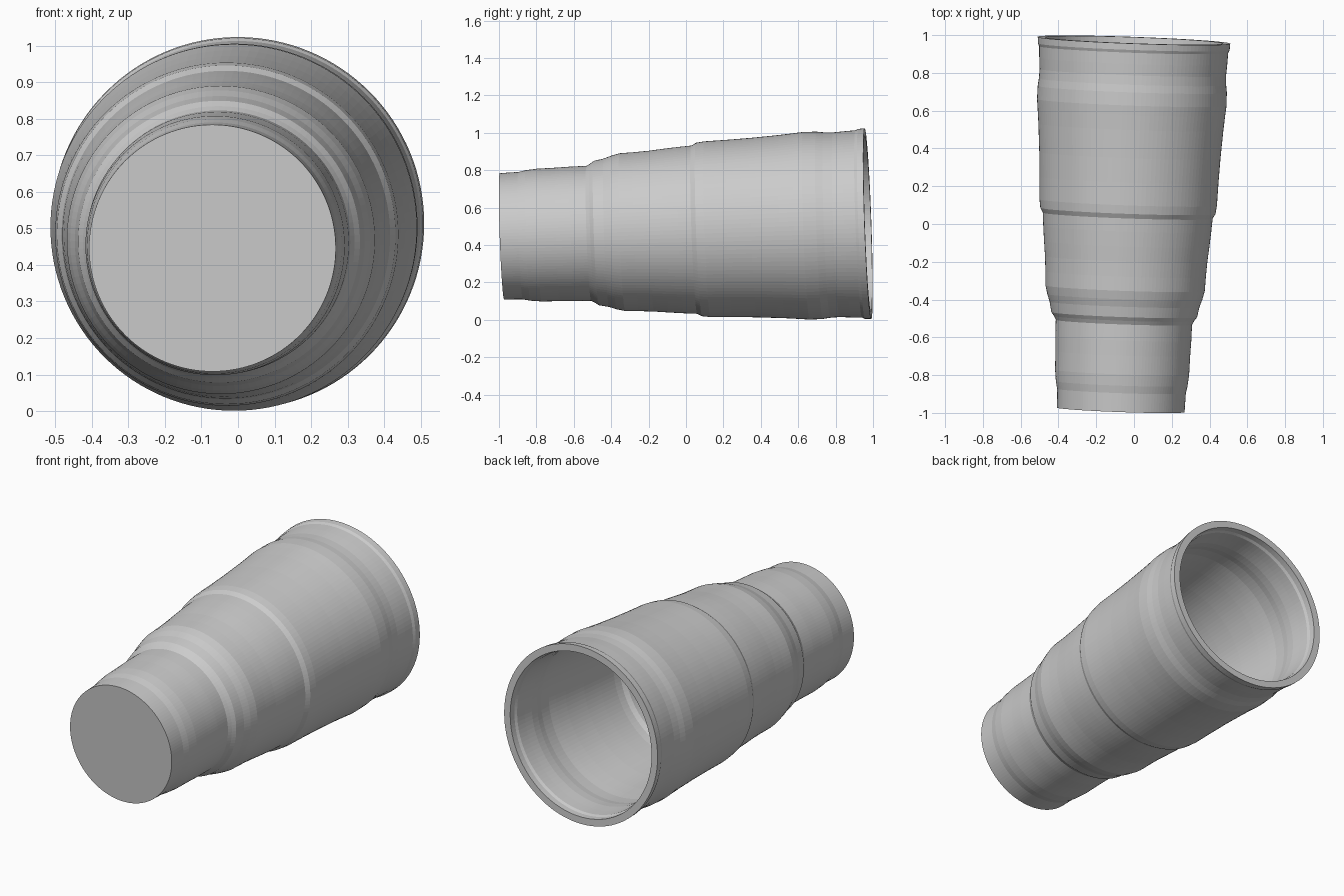
import bpy, bmesh, math
from mathutils import Vector, Matrix

old = bpy.data.objects.get("Cube")
if old:
    bpy.data.objects.remove(old)

SEGMENTS = 128
WALL = 0.04
base = Vector((-0.07, -0.984, 0.446))
rim = Vector((0.0, 0.973, 0.514))
axis = rim - base
length = axis.length

# Outer profile: distance along the axis, radius
outer = [
    (0, .338), (.1, .341), (.14, .349), (.2, .355), (.3, .357), (.38, .360),
    (.465, .361), (.485, .372), (.505, .386), (.56, .397), (.6, .411),
    (.645, .422), (.72, .425), (.8, .430), (.88, .438), (.96, .445),
    (1.03, .450), (1.055, .464), (1.1, .470), (1.22, .474), (1.35, .480),
    (1.5, .490), (1.58, .497), (1.63, .502), (1.7, .501), (1.74, .496),
    (1.79, .494), (1.85, .498), (1.91, .501), (1.925, .508), (length, .510),
]
# Inner wall follows the outer one, down to a closed floor
inner = [(t, r - WALL) for t, r in reversed(outer) if t > WALL]
inner.append((WALL, outer[0][1] - WALL))

bm = bmesh.new()


def ring(t, r):
    return [bm.verts.new((r * math.cos(a), r * math.sin(a), t))
            for a in (2 * math.pi * i / SEGMENTS for i in range(SEGMENTS))]


# Cup shell: lathed rings, with flat caps for the base and inside floor
rings = [ring(t, r) for t, r in outer + inner]
for a, b in zip(rings, rings[1:]):
    for i in range(SEGMENTS):
        j = (i + 1) % SEGMENTS
        bm.faces.new((a[i], a[j], b[j], b[i]))
bm.faces.new(list(reversed(rings[0])))
bm.faces.new(rings[-1])
bmesh.ops.recalc_face_normals(bm, faces=bm.faces)

# Lay the cup on its side, slightly tilted
turn = axis.to_track_quat('Z', 'Y').to_matrix().to_4x4()
bm.transform(Matrix.Translation(base) @ turn)

mesh = bpy.data.meshes.new("cup")
bm.to_mesh(mesh)
bm.free()
cup = bpy.data.objects.new("cup", mesh)
bpy.context.collection.objects.link(cup)

# Plain grey material
grey = bpy.data.materials.new("light grey")
grey.use_nodes = True
colour = (0.6, 0.6, 0.6, 1)
grey.diffuse_color = colour
grey.node_tree.nodes["Principled BSDF"].inputs["Base Color"].default_value = colour
mesh.materials.append(grey)
